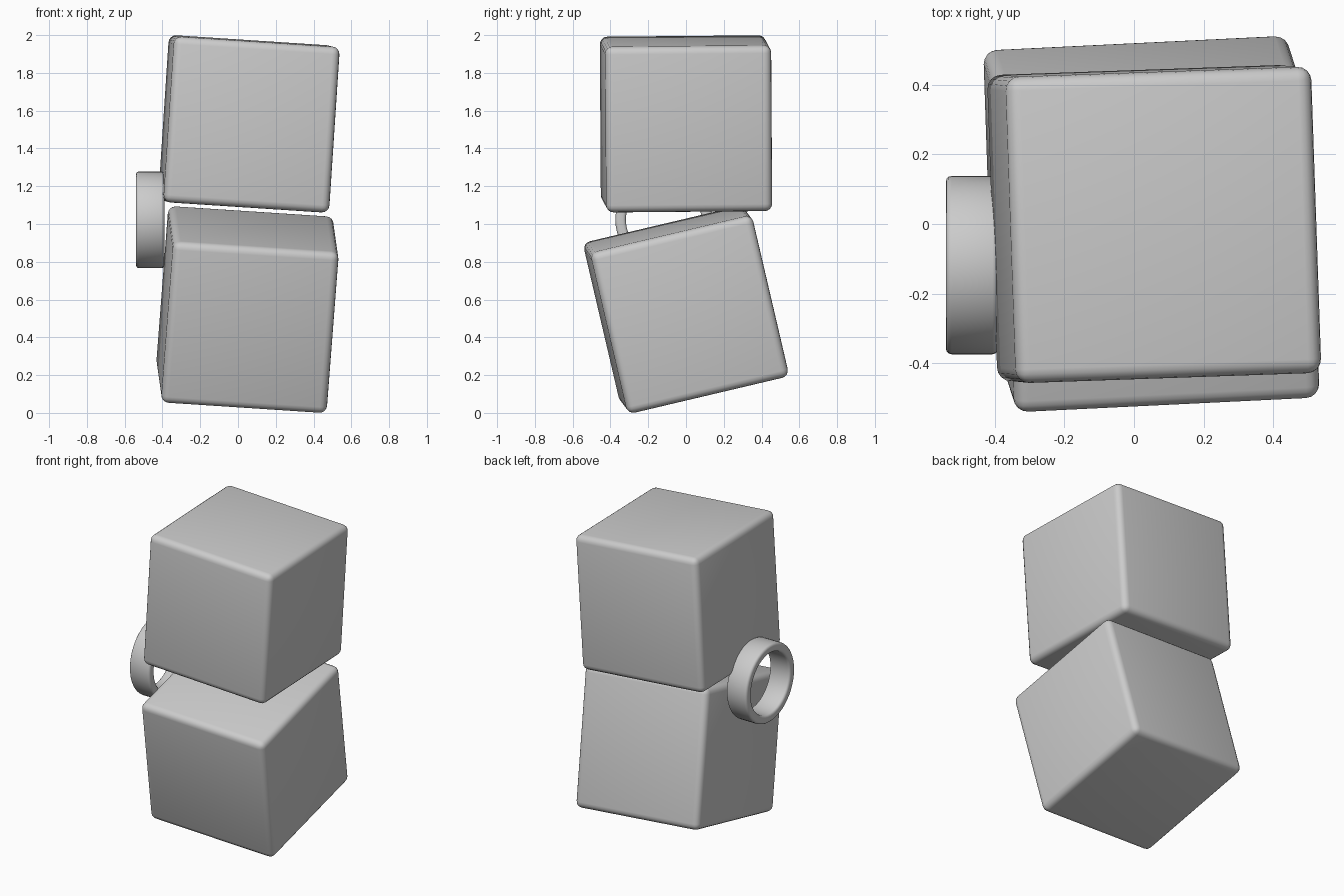
import bpy
from math import radians, cos, sin, pi

cube = bpy.data.objects.get("Cube")
if cube:
    bpy.data.objects.remove(cube, do_unlink=True)

grey = bpy.data.materials.new("light grey")
grey.use_nodes = True
GREY = (0.6, 0.6, 0.6, 1)
grey.diffuse_color = GREY
grey.node_tree.nodes["Principled BSDF"].inputs["Base Color"].default_value = GREY


def finish(obj, name, bevel, segments):
    """Name, colour, round off and smooth one part."""
    obj.name = obj.data.name = name
    obj.data.materials.append(grey)
    mod = obj.modifiers.new("Rounding", "BEVEL")
    mod.width = bevel
    mod.segments = segments
    mod.limit_method = "ANGLE"
    mod.angle_limit = radians(40)
    for poly in obj.data.polygons:
        poly.use_smooth = True


def block(name, centre, tilt):
    bpy.ops.mesh.primitive_cube_add(
        size=0.88, location=centre, rotation=[radians(a) for a in tilt])
    finish(bpy.context.object, name, 0.04, 4)


def ring(name, centre, outer, inner, width, sides=48):
    """Flat band whose axis runs along x."""
    half = width / 2
    section = [(-half, outer), (half, outer), (half, inner), (-half, inner)]
    verts, faces = [], []
    for i in range(sides):
        a = 2 * pi * i / sides
        verts += [(x, r * cos(a), r * sin(a)) for x, r in section]
        here, after = 4 * i, 4 * ((i + 1) % sides)
        for k in range(4):
            n = (k + 1) % 4
            faces.append((here + k, here + n, after + n, after + k))
    mesh = bpy.data.meshes.new(name)
    mesh.from_pydata(verts, [], faces)
    obj = bpy.data.objects.new(name, mesh)
    obj.location = centre
    bpy.context.collection.objects.link(obj)
    finish(obj, name, 0.016, 3)


# Two stacked, tilted blocks
block("lower_block", (0.05, 0, 0.547), (13.3, 3.75, 2.8))
block("upper_block", (0.058, 0, 1.53), (0.5, 3.75, 2))

# Ring on the side, spanning the gap
ring("side_ring", (-0.465, -0.118, 1.022), 0.256, 0.2, 0.15)
